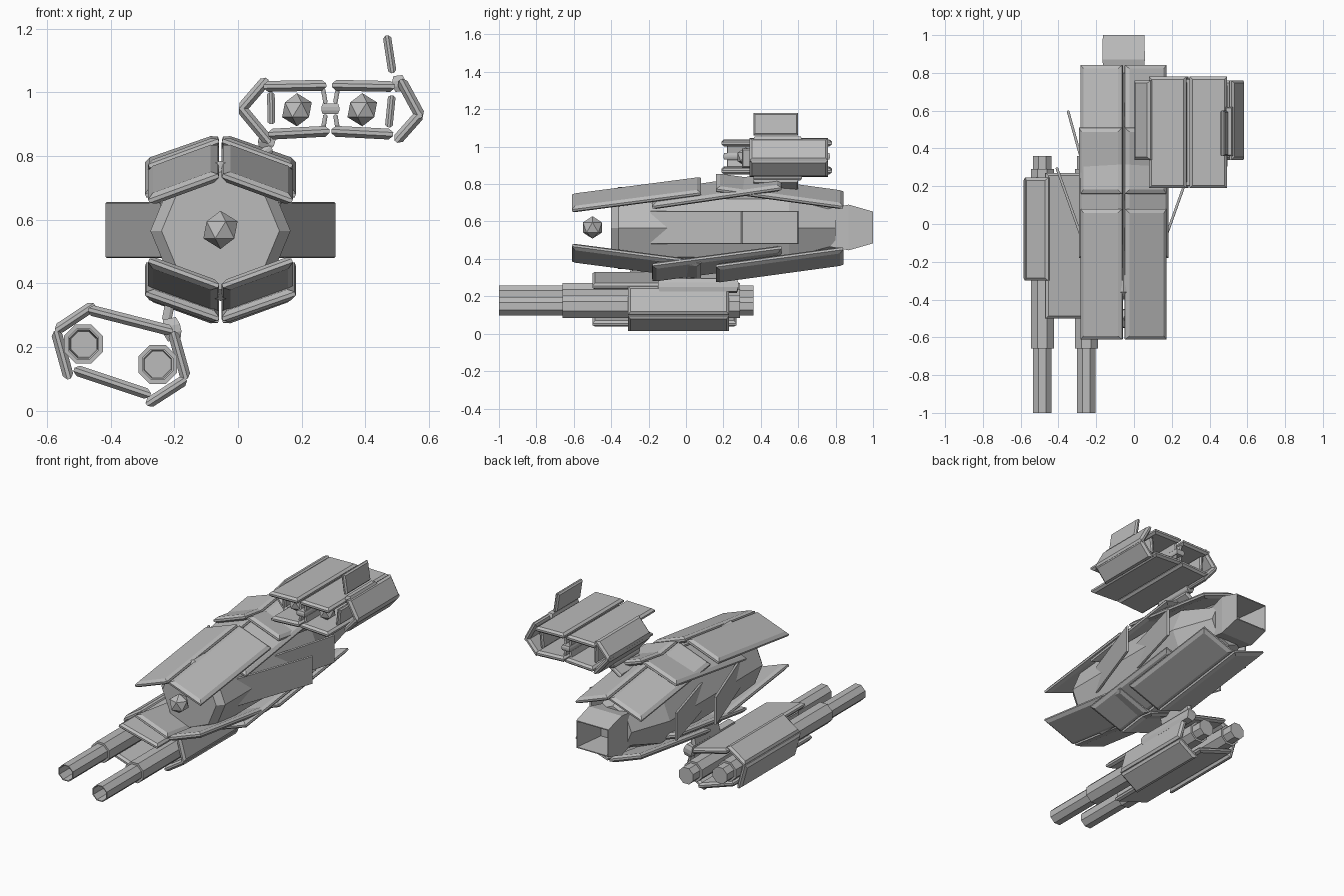
import bpy, bmesh, math
from mathutils import Vector

if "Cube" in bpy.data.objects:
    bpy.data.objects.remove(bpy.data.objects["Cube"])

grey = bpy.data.materials.new("hull_grey")
grey.diffuse_color = (0.5, 0.5, 0.5, 1)
grey.use_nodes = True
grey.node_tree.nodes["Principled BSDF"].inputs["Base Color"].default_value = grey.diffuse_color
CX, CZ = -0.055, 0.565          # axis of the main hull


def finish(name, bm):
    bmesh.ops.recalc_face_normals(bm, faces=bm.faces[:])
    me = bpy.data.meshes.new(name)
    bm.to_mesh(me)
    bm.free()
    me.materials.append(grey)
    ob = bpy.data.objects.new(name, me)
    bpy.context.collection.objects.link(ob)
    return ob


def slab(name, corners, t, c):
    """Flat plate through four corners, thickness t, both faces inset by chamfer c."""
    p = [Vector(v) for v in corners]
    n = (p[1] - p[0]).cross(p[3] - p[0]).normalized()
    bm = bmesh.new()
    rings = []
    for off, inset in ((-t / 2, c), (-t / 6, 0), (t / 6, 0), (t / 2, c)):
        ring = []
        for i in range(4):
            a = (p[i - 1] - p[i]).normalized()
            b = (p[(i + 1) % 4] - p[i]).normalized()
            ring.append(bm.verts.new(p[i] + (a + b) * inset + n * off))
        rings.append(ring)
    bm.faces.new(rings[0])
    bm.faces.new(rings[-1])
    for lo, hi in zip(rings, rings[1:]):
        for i in range(4):
            j = (i + 1) % 4
            bm.faces.new((lo[i], lo[j], hi[j], hi[i]))
    return finish(name, bm)


def bar(name, a, b, y0, y1, t=0.034, c=0.014):
    """Plate whose section runs from a to b in xz, extended along y."""
    return slab(name, [(a[0], y0, a[1]), (b[0], y0, b[1]),
                       (b[0], y1, b[1]), (a[0], y1, a[1])], t, c)


def tube(name, x, z, profile, sides, phase):
    """Rings of (y, rx, rz) around an axis along y, capped at both ends."""
    bm = bmesh.new()
    rings = []
    for y, rx, rz in profile:
        rings.append([bm.verts.new((x + rx * math.cos(phase + 2 * math.pi * i / sides), y,
                                    z + rz * math.sin(phase + 2 * math.pi * i / sides)))
                      for i in range(sides)])
    bm.faces.new(rings[0])
    bm.faces.new(rings[-1])
    for lo, hi in zip(rings, rings[1:]):
        for i in range(sides):
            j = (i + 1) % sides
            bm.faces.new((lo[i], lo[j], hi[j], hi[i]))
    return finish(name, bm)


def ico(name, loc, r):
    bm = bmesh.new()
    bmesh.ops.create_icosphere(bm, subdivisions=1, radius=r)
    bmesh.ops.translate(bm, verts=bm.verts[:], vec=loc)
    return finish(name, bm)


# Main hull, nose sensor and square engine nozzle
tube("hull", CX, CZ, [(y, r, r) for y, r in
     ((-0.40, 0.185), (-0.36, 0.22), (0.55, 0.22), (0.80, 0.13))], 8, 0)
ico("nose_sensor", (CX, -0.5, CZ + 0.003), 0.06)
k = math.sqrt(2)
tube("engine_nozzle", CX, CZ + 0.003, [(y, a * k, b * k) for y, a, b in
     ((0.70, 0.09, 0.09), (0.87, 0.113, 0.122), (1.0, 0.11, 0.085),
      (1.0, 0.104, 0.079), (0.80, 0.08, 0.08))], 4, math.pi / 4)

# Armour: three overlapping pairs of sloped plates above, mirrored below
# (name, y start, y end, ridge z at start, ridge z at end, half width)
front = ("front", -0.61, 0.08, 0.738, 0.828, 0.225)
rear = ("rear", 0.16, 0.84, 0.848, 0.755, 0.225)
mid_up = ("middle", -0.18, 0.51, 0.755, 0.855, 0.235)
mid_low = ("middle", -0.18, 0.51, 0.842, 0.75, 0.235)
for level, sets in (("upper", (front, mid_up, rear)), ("lower", (front, mid_low, rear))):
    for part, y0, y1, z0, z1, w in sets:
        for side, s in (("left", -1), ("right", 1)):
            pts = [(0.006, y0, z0), (w, y0, z0 - 0.08), (w, y1, z1 - 0.08), (0.006, y1, z1)]
            slab(f"{level}_{part}_armour_{side}",
                 [(CX + s * x, y, z if level == "upper" else 2 * CZ - z)
                  for x, y, z in pts], 0.036, 0.02)

# Flared side fins, two on each side
for side, s in (("left", -1), ("right", 1)):
    for part, x0, y0, x1, y1 in (("front", 0.18, -0.19, 0.355, 0.30),
                                 ("rear", 0.17, 0.15, 0.295, 0.60)):
        slab(f"{part}_fin_{side}",
             [(CX + s * x0, y0, 0.48), (CX + s * x1, y1, 0.48),
              (CX + s * x1, y1, 0.655), (CX + s * x0, y0, 0.655)], 0.014, 0.003)

# Gun pod: two stepped hollow barrels inside a ring of six plates
for i, (x, z) in enumerate(((-0.485, 0.21), (-0.252, 0.146))):
    tube(f"gun_barrel_{i + 1}", x, z, [(y, r, r) for y, r in
         ((-0.70, 0.043), (-1.0, 0.047), (-1.0, 0.053), (-0.66, 0.053), (-0.66, 0.066),
          (0.29, 0.066), (0.29, 0.053), (0.36, 0.053))], 8, math.pi / 8)
A, B, C = (-0.572, 0.252), (-0.45, 0.333), (-0.205, 0.25)
D, E, F = (-0.163, 0.10), (-0.287, 0.02), (-0.53, 0.10)
for name, a, b, y0, y1 in (("upper_left", A, B, -0.30, 0.245), ("top", (-0.47, 0.318), C, -0.50, 0.27),
                           ("right", C, D, -0.31, 0.23), ("lower_right", D, E, -0.31, 0.23),
                           ("bottom", (-0.275, 0.05), (-0.515, 0.13), -0.50, 0.27),
                           ("left", F, A, -0.30, 0.245)):
    bar(f"gun_pod_{name}_plate", a, b, y0, y1)
bar("gun_pod_mount", (-0.235, 0.25), (-0.18, 0.262), -0.15, 0.28, 0.07, 0.008)
bar("gun_pod_strut", (-0.225, 0.28), (-0.205, 0.38), 0.0, 0.25, 0.03, 0.006)

# Sensor pod: two boxes of plates joined at the middle
for name, a, b, y0, y1 in (
        ("left_top", (0.08, 1.018), (0.277, 1.022), 0.19, 0.78),
        ("left_bottom", (0.095, 0.868), (0.287, 0.878), 0.19, 0.78),
        ("left_upper_side", (0.008, 0.945), (0.092, 1.042), 0.34, 0.76),
        ("left_lower_side", (0.008, 0.952), (0.10, 0.842), 0.34, 0.76),
        ("right_top", (0.295, 1.022), (0.492, 1.018), 0.19, 0.78),
        ("right_bottom", (0.293, 0.878), (0.487, 0.868), 0.19, 0.78),
        ("right_upper_side", (0.51, 1.04), (0.575, 0.92), 0.34, 0.76),
        ("right_lower_side", (0.575, 0.935), (0.495, 0.845), 0.34, 0.76)):
    bar(f"sensor_pod_{name}_plate", a, b, y0, y1)
bar("sensor_pod_left_wall", (0.105, 0.90), (0.103, 1.0), 0.30, 0.74, 0.024, 0.006)
bar("sensor_pod_right_wall", (0.473, 0.89), (0.483, 0.99), 0.30, 0.74, 0.024, 0.006)
bar("sensor_pod_core", (0.262, 0.948), (0.318, 0.948), 0.20, 0.77, 0.034, 0.004)
for i, (x0, x1, z0, z1) in enumerate(((0.275, 0.267, 0.965, 1.01), (0.305, 0.313, 0.965, 1.01),
                                      (0.275, 0.267, 0.93, 0.885), (0.305, 0.313, 0.93, 0.885))):
    bar(f"sensor_pod_link_{i + 1}", (x0, z0), (x1, z1), 0.22, 0.75, 0.014, 0.003)
for i, x in enumerate((0.185, 0.39)):
    ico(f"sensor_ball_{i + 1}", (x, 0.32, 0.945), 0.052)

# Upright antenna plate and the mount down to the hull
bar("antenna_hinge", (0.485, 1.025), (0.525, 1.03), 0.36, 0.62, 0.05, 0.006)
bar("antenna_plate", (0.485, 1.06), (0.467, 1.178), 0.36, 0.60, 0.026, 0.008)
bar("sensor_pod_mount", (0.065, 0.855), (0.115, 0.84), 0.36, 0.62, 0.05, 0.008)
bar("sensor_pod_strut", (0.03, 0.775), (0.105, 0.825), 0.36, 0.60, 0.03, 0.006)
